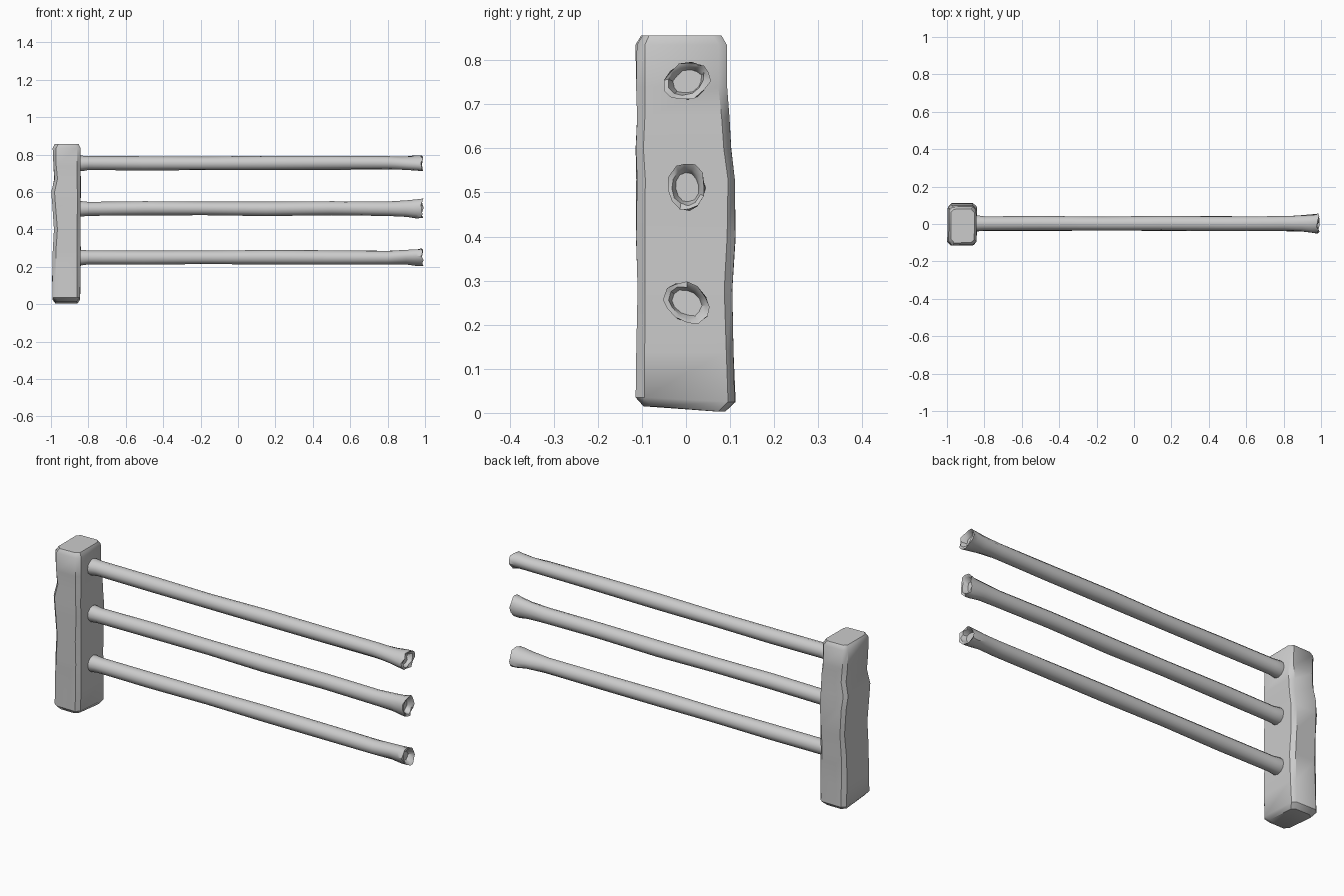
import bpy, bmesh, math, random
from mathutils import Vector

random.seed(4)
cube = bpy.data.objects.get("Cube")
if cube:
    bpy.data.objects.remove(cube)

grey = bpy.data.materials.new("weathered grey")
grey.use_nodes = True
tone = (0.6, 0.6, 0.6, 1)
grey.diffuse_color = tone
grey.node_tree.nodes["Principled BSDF"].inputs["Base Color"].default_value = tone


def jitter(a):
    return random.uniform(-a, a)


def loft(name, rings, angle):
    """Skin a list of equal-length point rings and cap both ends."""
    bm = bmesh.new()
    loops = [[bm.verts.new(p) for p in ring] for ring in rings]
    for a, b in zip(loops, loops[1:]):
        for i in range(len(a)):
            j = (i + 1) % len(a)
            bm.faces.new((a[i], a[j], b[j], b[i]))
    bm.faces.new(loops[0][::-1])
    bm.faces.new(loops[-1])
    bmesh.ops.recalc_face_normals(bm, faces=bm.faces)
    mesh = bpy.data.meshes.new(name)
    bm.to_mesh(mesh)
    bm.free()
    mesh.materials.append(grey)
    obj = bpy.data.objects.new(name, mesh)
    bpy.context.collection.objects.link(obj)
    bpy.ops.object.select_all(action='DESELECT')
    obj.select_set(True)
    bpy.context.view_layer.objects.active = obj
    bpy.ops.object.shade_smooth_by_angle(angle=math.radians(angle))
    return obj


def post_ring(z, x0, x1, y0, y1, tilt=0, c=0.018):
    """Rectangle with chipped corners; tilt lowers its back edge."""
    pts = [(x0 + c, y0), (x1 - c, y0), (x1, y0 + c), (x1, y1 - c),
           (x1 - c, y1), (x0 + c, y1), (x0, y1 - c), (x0, y0 + c)]
    return [Vector((x + jitter(0.002), y + jitter(0.002), z - tilt * (y > 0)))
            for x, y in pts]


# Rough hewn post: height, left and right side, front and back, tilt
sections = [
    (0.015, -0.975, -0.86, -0.095, 0.09, 0.012),
    (0.035, -0.992, -0.845, -0.113, 0.112, 0.01),
    (0.14, -0.992, -0.843, -0.112, 0.108, 0),
    (0.28, -0.99, -0.842, -0.110, 0.106, 0),
    (0.40, -0.985, -0.842, -0.112, 0.112, 0),
    (0.53, -0.992, -0.842, -0.112, 0.112, 0),
    (0.60, -0.997, -0.842, -0.113, 0.104, 0),
    (0.67, -0.982, -0.842, -0.111, 0.099, 0),
    (0.74, -0.988, -0.842, -0.112, 0.093, 0),
    (0.835, -0.99, -0.843, -0.113, 0.092, 0),
    (0.856, -0.98, -0.855, -0.1, 0.08, 0),
]
loft("post", [post_ring(*s) for s in sections], 40)


def rail(name, z, ry, rz, lean):
    """Wooden pole along x with a flared, splintered, hollowed free end."""
    sides = 12
    # position along x, scale of the cross-section, raggedness
    stations = [(-0.87, 0.95, 0.001), (-0.835, 1.0, 0.002), (-0.80, 0.91, 0),
                (-0.5, 0.92, 0.001), (-0.17, 0.88, 0.001), (0.15, 0.94, 0.001),
                (0.5, 0.92, 0.001), (0.8, 0.92, 0.001), (0.9, 1.0, 0.001),
                (0.955, 1.14, 0.003), (0.985, 1.2, 0.009),
                (0.98, 0.95, 0.005), (0.955, 0.75, 0.004)]
    rings = []
    for x, scale, rough in stations:
        flare = min(1, max(0, (x - 0.75) / 0.2))
        dy, dz = jitter(0.002), jitter(0.002)
        ring = []
        for i in range(sides):
            a = math.tau * i / sides
            # round along the pole, oval at the worn end
            u = (0.042 + (ry - 0.042) * flare) * scale * math.cos(a)
            v = (0.041 + (rz - 0.041) * flare) * scale * math.sin(a)
            turn = lean * flare
            y = u * math.cos(turn) - v * math.sin(turn) + dy + 0.002
            up = u * math.sin(turn) + v * math.cos(turn) + dz
            ring.append(Vector((x + jitter(rough), y + jitter(rough) * 0.4,
                                z + up + jitter(rough) * 0.4)))
        rings.append(ring)
    return loft(name, rings, 40)


rail("top_rail", 0.754, 0.045, 0.034, 0.4)
rail("middle_rail", 0.511, 0.035, 0.045, 0.1)
rail("bottom_rail", 0.249, 0.047, 0.036, -0.6)
